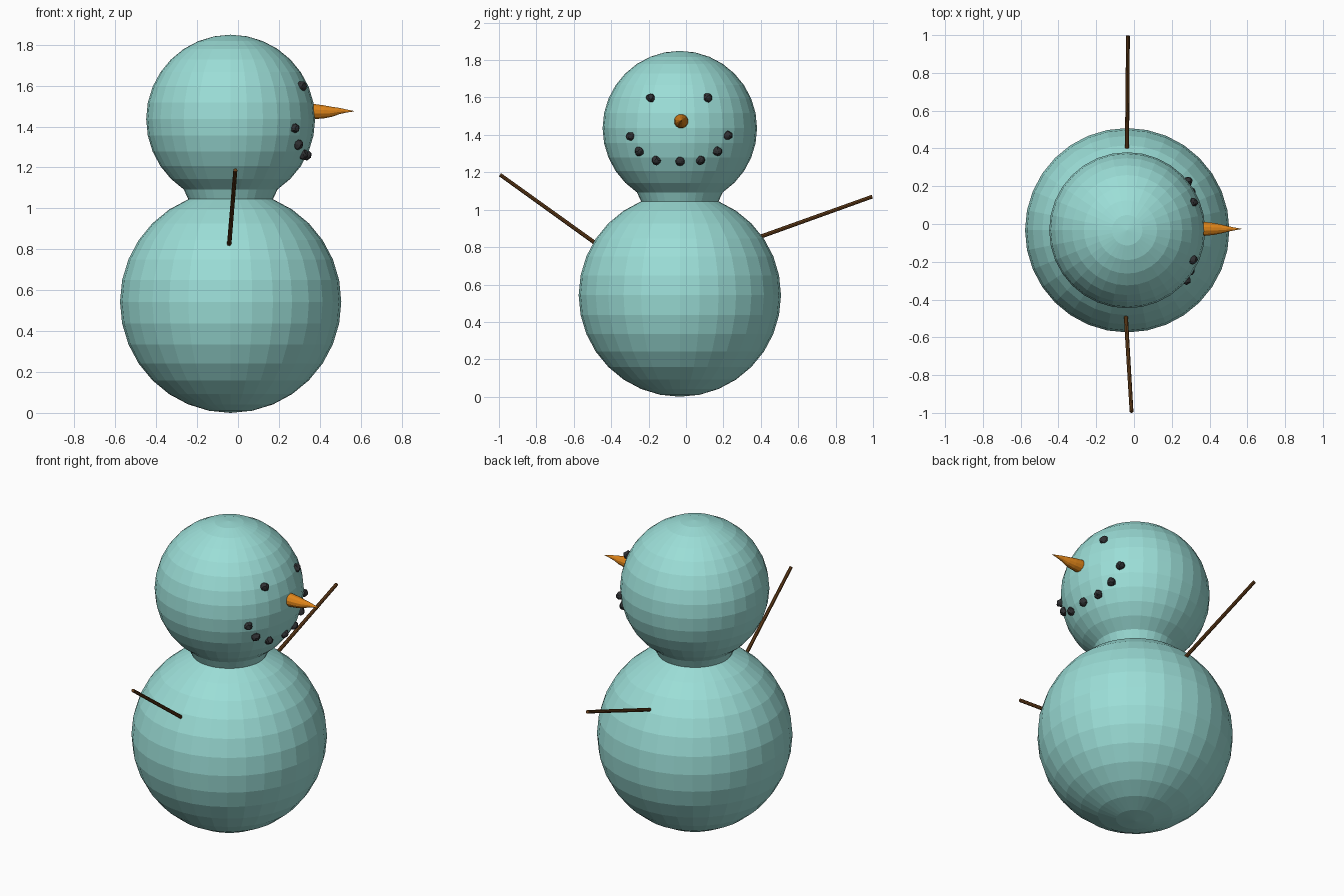
import bpy, bmesh, math, random
from mathutils import Vector

if "Cube" in bpy.data.objects:
    bpy.data.objects.remove(bpy.data.objects["Cube"])

random.seed(4)
CX, CY = -0.036, -0.033          # axis of the snow balls
HEAD_Z, HEAD_R = 1.436, 0.413
BODY_Z, BODY_R = 0.543, 0.541


def material(name, rgb):
    m = bpy.data.materials.new(name)
    m.diffuse_color = (*rgb, 1)
    m.use_nodes = True
    m.node_tree.nodes["Principled BSDF"].inputs["Base Color"].default_value = m.diffuse_color
    return m


snow = material("pale teal", (0.33, 0.73, 0.68))
coal = material("coal black", (0.03, 0.031, 0.034))
carrot = material("carrot orange", (0.73, 0.23, 0.01))
wood = material("twig brown", (0.14, 0.052, 0.011))


def finish(name, bm, mat):
    bmesh.ops.recalc_face_normals(bm, faces=bm.faces)
    me = bpy.data.meshes.new(name)
    bm.to_mesh(me)
    bm.free()
    me.materials.append(mat)
    ob = bpy.data.objects.new(name, me)
    bpy.context.collection.objects.link(ob)
    return ob


def tube(name, rings, sides, mat):
    """Skin a list of (centre, radius) rings; rings are square to the overall axis."""
    axis = (rings[-1][0] - rings[0][0]).normalized()
    u = axis.orthogonal().normalized()
    v = axis.cross(u)
    bm = bmesh.new()
    loops = []
    for c, r in rings:
        loops.append([bm.verts.new(c + r * (math.cos(a) * u + math.sin(a) * v))
                      for a in (2 * math.pi * i / sides for i in range(sides))])
    for a, b in zip(loops, loops[1:]):
        for i in range(sides):
            j = (i + 1) % sides
            bm.faces.new((a[i], a[j], b[j], b[i]))
    bm.faces.new(loops[0])
    bm.faces.new(loops[-1])
    bmesh.ops.remove_doubles(bm, verts=bm.verts, dist=1e-5)
    return finish(name, bm, mat)


# Body and head: one turned shape, two balls joined at the neck
STEP = math.pi / 16
profile = [(BODY_R * math.sin(k * STEP), BODY_Z - 0.543 * math.cos(k * STEP)) for k in range(15)]
profile += [(HEAD_R * math.sin(k * STEP), HEAD_Z - HEAD_R * math.cos(k * STEP)) for k in range(3, 17)]
bm = bmesh.new()
pts = [bm.verts.new((CX + r, CY, z)) for r, z in profile]
edges = [bm.edges.new(e) for e in zip(pts, pts[1:])]
bmesh.ops.spin(bm, geom=pts + edges, cent=(CX, CY, 0), axis=(0, 0, 1),
               angle=2 * math.pi, steps=32, use_duplicate=False)
bmesh.ops.remove_doubles(bm, verts=bm.verts, dist=1e-4)
finish("snow_body", bm, snow)


# Coal lumps for eyes and mouth, seated on the head surface
def lump(name, y, z):
    x = CX + math.sqrt(HEAD_R ** 2 - (y - CY) ** 2 - (z - HEAD_Z) ** 2)
    bm = bmesh.new()
    bmesh.ops.create_icosphere(bm, subdivisions=2, radius=0.025)
    for v in bm.verts:
        v.co *= random.uniform(0.85, 1.1)
    finish(name, bm, coal).location = (x, y, z)


for side, y in (("left", -0.188), ("right", 0.115)):
    lump("eye_" + side, y, 1.597)
mouth = [(-0.297, 1.392), (-0.249, 1.312), (-0.158, 1.264), (-0.032, 1.26),
         (0.078, 1.264), (0.168, 1.312), (0.224, 1.397)]
for i, (y, z) in enumerate(mouth):
    lump(f"mouth_coal_{i + 1}", y, z)

# Carrot nose with a slight bend
nose = [(0.34, 1.473, 0.036), (0.375, 1.473, 0.038), (0.42, 1.472, 0.033), (0.46, 1.472, 0.025),
        (0.495, 1.476, 0.016), (0.53, 1.476, 0.008), (0.568, 1.475, 0.001)]
tube("nose", [(Vector((x, -0.026, z)), r) for x, z, r in nose], 12, carrot)

# Stick arms, sunk a little into the body
for name, base, tip in (("left_arm", (-0.043, -0.49, 0.825), (-0.013, -0.994, 1.187)),
                        ("right_arm", (-0.037, 0.41, 0.86), (-0.032, 0.996, 1.07))):
    b, t = Vector(base), Vector(tip)
    b -= (t - b).normalized() * 0.08
    tube(name, [(b, 0.011), (t, 0.01)], 8, wood)
